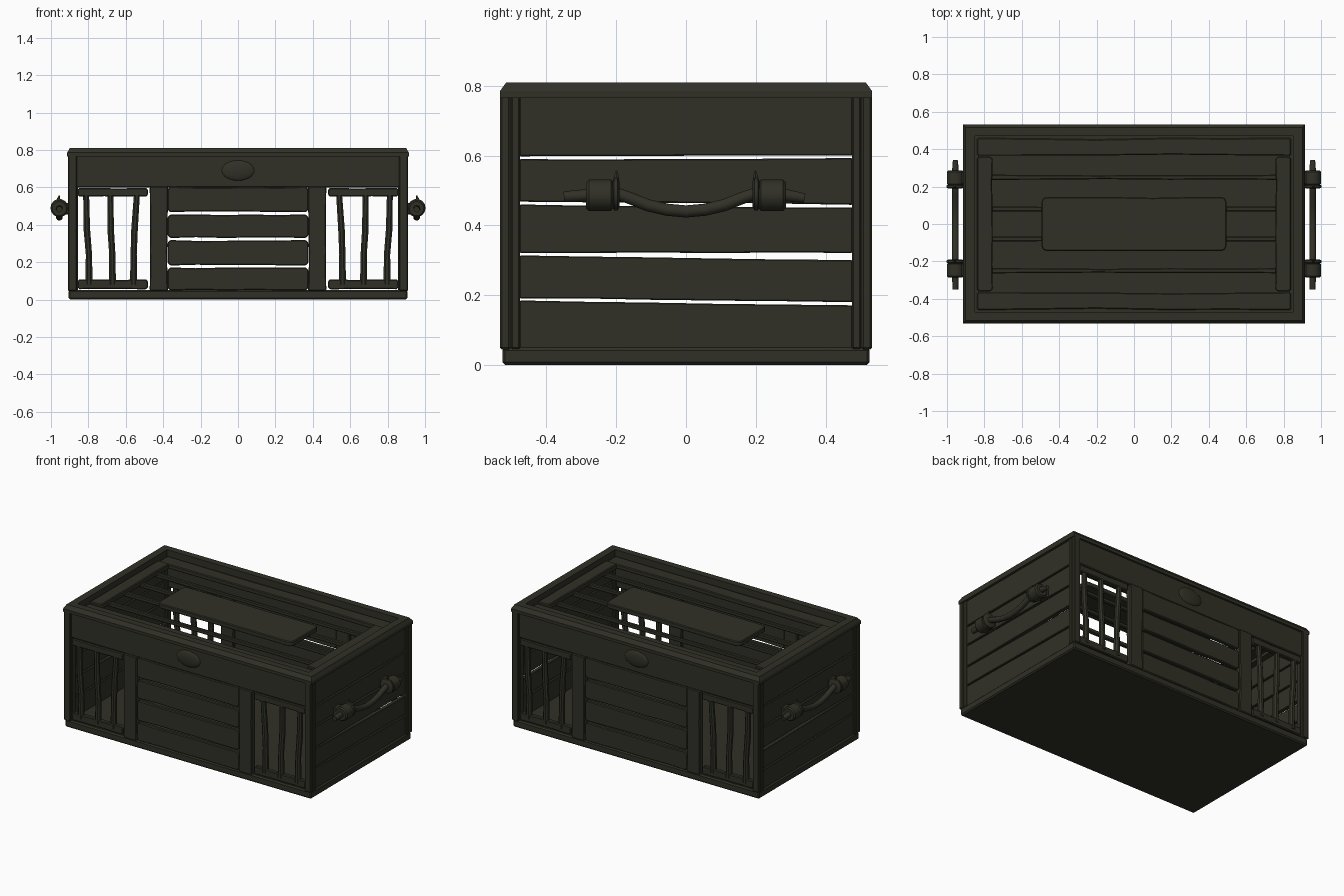
import bpy, bmesh, math, random
from mathutils import Vector

if "Cube" in bpy.data.objects:
    bpy.data.objects.remove(bpy.data.objects["Cube"])

random.seed(4)
wood = bpy.data.materials.new("dark olive wood")
wood.diffuse_color = (0.030, 0.030, 0.020, 1)
wood.use_nodes = True
wood.node_tree.nodes["Principled BSDF"].inputs["Base Color"].default_value = wood.diffuse_color


def finish(name, bm, mirror="", bevel=0.0, smooth=False):
    bmesh.ops.recalc_face_normals(bm, faces=bm.faces[:])
    me = bpy.data.meshes.new(name)
    bm.to_mesh(me)
    bm.free()
    me.materials.append(wood)
    ob = bpy.data.objects.new(name, me)
    bpy.context.collection.objects.link(ob)
    if bevel:
        b = ob.modifiers.new("worn edges", "BEVEL")
        b.width, b.segments, b.limit_method = bevel, 1, "ANGLE"
    if mirror:
        m = ob.modifiers.new("mirror", "MIRROR")
        m.use_axis = ["x" in mirror, "y" in mirror, False]
        m.use_mirror_merge = False
    if smooth:
        bpy.context.view_layer.objects.active = ob
        ob.select_set(True)
        bpy.ops.object.shade_smooth_by_angle(angle=math.radians(40))
        ob.select_set(False)
    return ob


def place(axis, u, v, d):
    return {"x": (d, u, v), "y": (u, d, v), "z": (u, v, d)}[axis]


def board(name, axis, quad, d0, d1, mirror="", chamfer=0.0, wobble=0.0, bevel=0.005):
    """Plank from a four-corner outline, with clipped corners and wavy edges."""
    q = [Vector(p) for p in quad]
    pts = []
    for i in range(4):
        a, b = q[i], q[(i + 1) % 4]
        along = (b - a).normalized()
        inward = Vector((-along.y, along.x))
        if chamfer:
            pts += [a + along * chamfer]
        else:
            pts += [a]
        if wobble and (b - a).length > 0.3:
            for t in (0.2, 0.4, 0.62, 0.8):
                pts.append(a.lerp(b, t) + inward * random.uniform(0, wobble))
        if chamfer:
            pts.append(b - along * chamfer)
            pts.append(b - along * chamfer * 0.3 + inward * chamfer * 0.3)
    bm = bmesh.new()
    lo = [bm.verts.new(place(axis, p.x, p.y, d0)) for p in pts]
    hi = [bm.verts.new(place(axis, p.x, p.y, d1)) for p in pts]
    bm.faces.new(lo)
    bm.faces.new(hi)
    n = len(pts)
    for i in range(n):
        j = (i + 1) % n
        bm.faces.new((lo[i], lo[j], hi[j], hi[i]))
    return finish(name, bm, mirror, bevel)


def rect(u0, u1, v0, v1):
    return [(u0, v0), (u1, v0), (u1, v1), (u0, v1)]


def tube(name, path, radii, sides, mirror="", smooth=True):
    """Round rod through the path points with a radius at each point."""
    path = [Vector(p) for p in path]
    bm = bmesh.new()
    rings = []
    for i, p in enumerate(path):
        t = (path[min(i + 1, len(path) - 1)] - path[max(i - 1, 0)]).normalized()
        side = t.cross(Vector((1, 0, 0))).normalized()
        if side.length < 0.5:
            side = Vector((0, 1, 0))
        up = t.cross(side)
        rings.append([bm.verts.new(p + radii[i] * (side * math.cos(a) + up * math.sin(a)))
                      for a in (2 * math.pi * (k + 0.5) / sides for k in range(sides))])
    for r, s in zip(rings, rings[1:]):
        for k in range(sides):
            j = (k + 1) % sides
            bm.faces.new((r[k], r[j], s[j], s[k]))
    bm.faces.new(rings[0])
    bm.faces.new(rings[-1])
    return finish(name, bm, mirror, 0, smooth)


# floor slab
board("floor", "z", rect(-0.905, 0.905, -0.526, 0.526), 0, 0.05, bevel=0.008)

# top rim: closed ring with a chamfered outer edge
bm = bmesh.new()
profile = [(0.913, 0.533, 0.765), (0.913, 0.533, 0.785), (0.900, 0.515, 0.81),
           (0.850, 0.470, 0.81), (0.850, 0.470, 0.765)]
loops = [[bm.verts.new((sx * x, sy * y, z)) for sx, sy in ((-1, -1), (1, -1), (1, 1), (-1, 1))]
         for x, y, z in profile]
for i in range(5):
    r, s = loops[i], loops[(i + 1) % 5]
    for k in range(4):
        j = (k + 1) % 4
        bm.faces.new((r[k], r[j], s[j], s[k]))
finish("top_rim", bm)

# corner posts: front plates and side plates
board("corner_post_front", "y", rect(0.862, 0.908, 0.045, 0.775), -0.533, -0.503, "xy")
board("corner_post_side", "x", rect(-0.502, -0.475, 0.045, 0.775), 0.86, 0.906, "xy")

# front and back: upper band with a shallow oval boss
board("upper_band", "y", rect(-0.87, 0.87, 0.60, 0.775), -0.52, -0.49, "y")
bm = bmesh.new()
bmesh.ops.create_uvsphere(bm, u_segments=20, v_segments=10, radius=1)
for v in bm.verts:
    v.co = (v.co.x * 0.09, -0.517 + v.co.y * 0.016, 0.69 + v.co.z * 0.055)
finish("oval_boss", bm, "y", 0, True)

# front and back: wide posts and centre planks
board("wide_post", "y", rect(0.375, 0.472, 0.045, 0.605), -0.531, -0.49, "xy", 0.008, 0.004)
for i, (a, b) in enumerate(((0.048, 0.172), (0.182, 0.318), (0.329, 0.455), (0.467, 0.604))):
    board(f"centre_plank_{i+1}", "y", rect(-0.376, 0.376, a, b), -0.525, -0.497, "y", 0.018, 0.005)

# barred windows
for nm, a, b in (("upper", 0.55, 0.597), ("lower", 0.055, 0.108)):
    board(f"window_{nm}_rail", "y", rect(0.482, 0.858, a, b), -0.522, -0.49, "xy", 0.012, 0.004)
for i, (xb, xt) in enumerate(((0.558, 0.540), (0.672, 0.682), (0.797, 0.812))):
    path = [(xb, -0.506, 0.08), (xb, -0.506, 0.24), ((xb + xt) / 2 + 0.004, -0.506, 0.38),
            (xt, -0.506, 0.57)]
    tube(f"window_bar_{i+1}", path, (0.021, 0.018, 0.019, 0.017), 8, "xy")
# thin stiles beside each window
board("window_stile", "y", rect(0.856, 0.87, 0.045, 0.605), -0.515, -0.49, "xy", bevel=0)

# end planks with slanted gaps
ends = (((0.045, 0.185), (0.045, 0.171)), ((0.191, 0.314), (0.180, 0.301)),
        ((0.321, 0.460), (0.321, 0.452)), ((0.468, 0.590), (0.459, 0.593)),
        ((0.598, 0.775), (0.600, 0.775)))
for i, ((l0, l1), (r0, r1)) in enumerate(ends):
    board(f"end_plank_{i+1}", "x", [(-0.477, l0), (0.477, r0), (0.477, r1), (-0.477, l1)],
          0.87, 0.897, "x", 0, 0.002, 0.003)

# lid: long side boards, end boards, thin bars and centre plank
board("lid_side_board", "z", rect(-0.84, 0.84, 0.365, 0.46), 0.745, 0.775, "y", 0.01, 0.008)
board("lid_end_board", "z", rect(0.755, 0.84, -0.36, 0.36), 0.75, 0.785, "x", 0.015, 0.006)
for nm, y in (("outer", 0.25), ("inner", 0.08)):
    board(f"lid_{nm}_bar", "z", rect(-0.80, 0.80, y - 0.014, y + 0.014), 0.735, 0.762, "y", 0, 0.004)
board("lid_centre_plank", "z", rect(-0.495, 0.495, -0.145, 0.145), 0.755, 0.787, "", 0.028, 0.006)
# rim lining that carries the lid
board("lid_ledge_long", "z", rect(-0.87, 0.87, 0.45, 0.50), 0.73, 0.766, "y", bevel=0)
board("lid_ledge_short", "z", rect(0.83, 0.88, -0.47, 0.47), 0.73, 0.766, "x", bevel=0)

# handles: sagging grip, collars, washers and small hooks
X = 0.955
ys = (-0.35, -0.29, -0.20, -0.16, -0.11, -0.055, 0, 0.055, 0.11, 0.16, 0.20, 0.29, 0.34)
zs = (0.482, 0.486, 0.492, 0.478, 0.458, 0.445, 0.440, 0.445, 0.458, 0.478, 0.492, 0.486, 0.478)
tube("handle_grip", [(X, y, z) for y, z in zip(ys, zs)],
     [0.016] + [0.018] * 11 + [0.014], 12, "x")
tube("handle_collar", [(X, y, 0.486) for y in (0.208, 0.215, 0.278, 0.286)],
     (0.038, 0.046, 0.046, 0.038), 14, "xy")
tube("handle_washer", [(X, y, 0.49) for y in (0.19, 0.196, 0.206, 0.211)],
     (0.036, 0.048, 0.048, 0.036), 14, "xy")
tube("handle_hook", [(X, 0.200, 0.52), (X + 0.005, 0.199, 0.54), (X, 0.199, 0.557)],
     (0.010, 0.008, 0.002), 6, "xy")
board("handle_bracket", "x", rect(0.215, 0.28, 0.455, 0.515), 0.885, 0.935, "xy")
